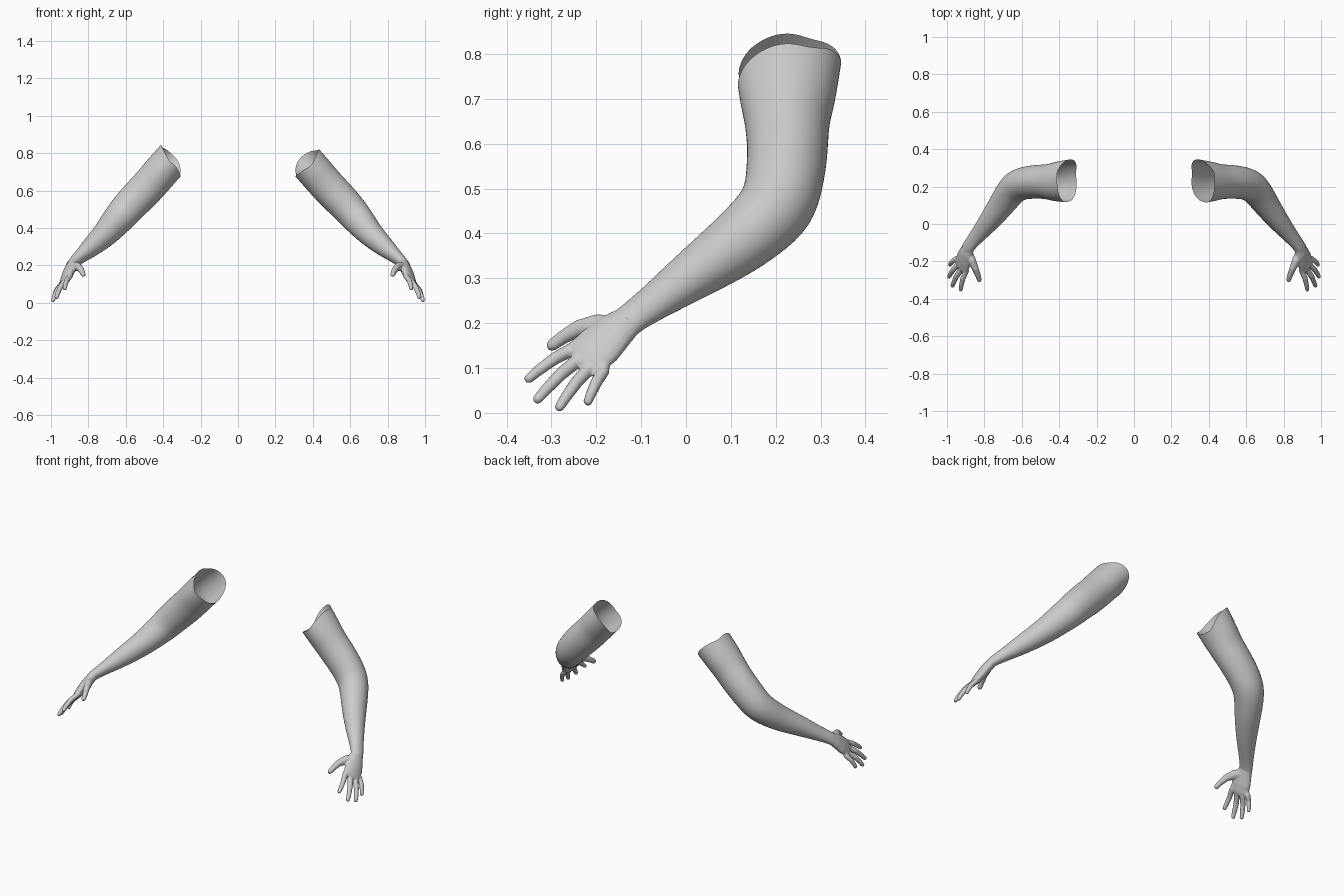
import bpy, bmesh, math
from mathutils import Vector

if "Cube" in bpy.data.objects:
    bpy.data.objects.remove(bpy.data.objects["Cube"])

skin = bpy.data.materials.new("plain_grey")
skin.diffuse_color = (0.6, 0.6, 0.6, 1)
skin.use_nodes = True
skin.node_tree.nodes["Principled BSDF"].inputs["Base Color"].default_value = skin.diffuse_color
WIDE = Vector((0.5, 0.55, -0.6))       # broad direction of wrist and palm


def loft(bm, stations, sides, sx, caps=True, rim=None):
    """Skin elliptical rings (x, y, z, wide radius, thin radius) along a path."""
    pts = [Vector(s[:3]) for s in stations]
    rings = []
    for i, s in enumerate(stations):
        t = (pts[min(i + 1, len(pts) - 1)] - pts[max(i - 1, 0)]).normalized()
        u = (WIDE - t * WIDE.dot(t)).normalized()
        v = t.cross(u)
        ring = []
        for k in range(sides):
            a = 2 * math.pi * k / sides
            p = pts[i] + u * s[3] * math.cos(a) + v * s[4] * math.sin(a)
            if rim and i == 0:
                p += t * rim(a, k)
            ring.append(bm.verts.new((p.x * sx, p.y, p.z)))
        rings.append(ring)
    for r0, r1 in zip(rings, rings[1:]):
        for k in range(sides):
            j = (k + 1) % sides
            f = (r0[k], r0[j], r1[j], r1[k])
            bm.faces.new(f if sx > 0 else f[::-1])
    if caps:
        bm.faces.new(rings[0][::-1] if sx > 0 else rings[0])
        bm.faces.new(rings[-1] if sx > 0 else rings[-1][::-1])


def make(name, bm):
    me = bpy.data.meshes.new(name)
    bm.to_mesh(me)
    bm.free()
    for p in me.polygons:
        p.use_smooth = True
    me.materials.append(skin)
    ob = bpy.data.objects.new(name, me)
    bpy.context.collection.objects.link(ob)
    return ob


ARM = [(.395, .228, .72, .116, .098), (.42, .226, .692, .108, .098),
       (.455, .225, .65, .096, .097), (.508, .227, .592, .092, .097),
       (.57, .222, .53, .090, .094), (.63, .208, .46, .088, .088),
       (.673, .155, .41, .080, .079), (.71, .10, .365, .073, .070),
       (.785, .0, .297, .056, .055), (.84, -.065, .25, .044, .038),
       (.885, -.12, .212, .038, .028), (.893, -.135, .199, .039, .027)]
PALM = [(.872, -.10, .226, .030, .020), (.885, -.125, .208, .037, .026),
        (.897, -.155, .185, .047, .028), (.910, -.19, .152, .056, .027),
        (.921, -.222, .124, .056, .022), (.926, -.238, .112, .048, .015)]
# base, tip and radius of each finger, index to little
FINGERS = [((.897, -.25, .144), (.928, -.358, .071), .0145),
           ((.922, -.24, .118), (.973, -.337, .024), .015),
           ((.940, -.217, .098), (.992, -.287, .006), .0145),
           ((.950, -.185, .092), (.987, -.222, .018), .0135)]
THUMB = [(.888, -.15, .192, .026, .024), (.866, -.20, .195, .026, .023),
         (.848, -.24, .188, .020, .018), (.834, -.275, .168, .016, .015),
         (.827, -.30, .150, .014, .013), (.825, -.308, .144, .007, .007)]

for side, sx in (("left", 1), ("right", -1)):
    # rim runs further back on the rear and top, with a slightly torn edge
    top, front = (-.055, -.015) if sx > 0 else (-.085, -.05)

    def rim(a, k):
        c, s = math.cos(a), math.sin(a)
        along = -.09 * c * c if c > 0 else front * c * c
        along += (top if s > 0 else -.025) * s * s
        return along + (.012 if k % 5 == 3 else 0)

    # open sleeve of upper arm and forearm
    bm = bmesh.new()
    loft(bm, ARM, 16, sx, caps=False, rim=rim)
    arm = make(side + "_arm", bm)
    arm.modifiers.new("smooth", "SUBSURF").levels = 2
    arm.modifiers["smooth"].render_levels = 2

    # palm, thumb and fingers fused into one hand
    bm = bmesh.new()
    loft(bm, PALM, 16, sx)
    loft(bm, THUMB, 10, sx)
    for base, tip, r in FINGERS:
        b, e = Vector(base), Vector(tip)
        back = b + (Vector((.90, -.17, .17)) - b) * .35
        bow = Vector((.006, 0, .006))
        path = [(back, r * .9), (b, r * 1.08), (b.lerp(e, .4) + bow, r),
                (b.lerp(e, .75) + bow * .6, r * .88), (b.lerp(e, .95), r * .75),
                (e, r * .4)]
        loft(bm, [(*p, q, q) for p, q in path], 10, sx)
    hand = make(side + "_hand", bm)
    m = hand.modifiers.new("fuse", "REMESH")
    m.mode = "VOXEL"
    m.voxel_size = .004
    m.use_smooth_shade = True
    m = hand.modifiers.new("soften", "SMOOTH")
    m.factor = .5
    m.iterations = 5
